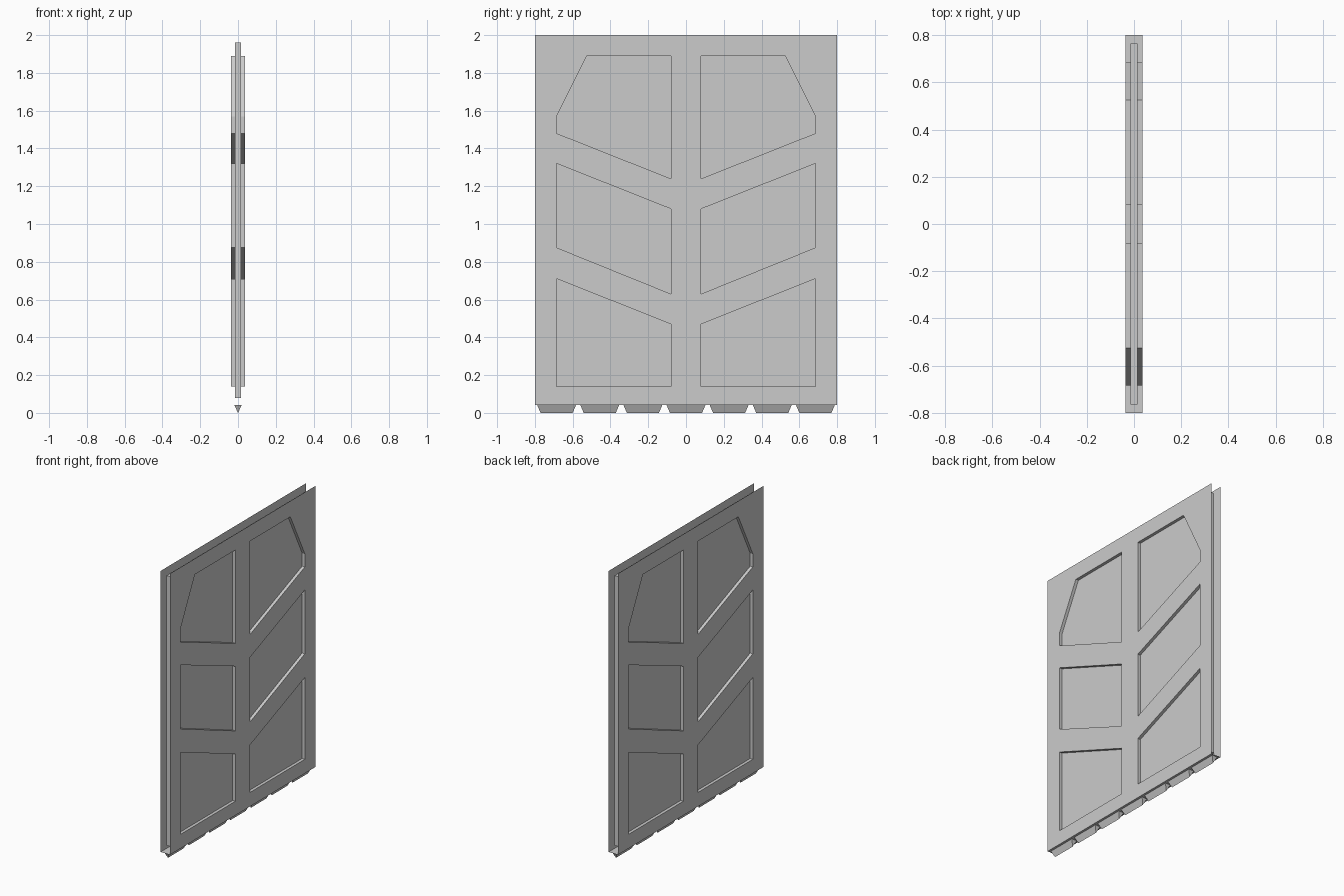
import bpy, bmesh
from mathutils import Vector

if "Cube" in bpy.data.objects:
    bpy.data.objects.remove(bpy.data.objects["Cube"])

SKIN, CORE, HALF, BASE = 0.036, 0.015, 0.8, 0.042


def finish(name, bm):
    mesh = bpy.data.meshes.new(name)
    bm.to_mesh(mesh)
    bm.free()
    ob = bpy.data.objects.new(name, mesh)
    bpy.context.collection.objects.link(ob)
    return ob


def box(name, lo, hi):
    bm = bmesh.new()
    bmesh.ops.create_cube(bm, size=1)
    for v in bm.verts:
        v.co = Vector([(a + b) / 2 + c * (b - a) for a, b, c in zip(lo, hi, v.co)])
    return finish(name, bm)


def loop(bm, pts):
    vs = [bm.verts.new((SKIN, y, z)) for y, z in pts]
    return [bm.edges.new((vs[i - 1], vs[i])) for i in range(len(vs))]


# Recess outlines (y, z) for one half of the door
recesses = [
    [(0.08, 1.89), (0.525, 1.89), (0.685, 1.57), (0.685, 1.48), (0.08, 1.24)],
    [(0.08, 1.08), (0.685, 1.32), (0.685, 0.875), (0.08, 0.63)],
    [(0.08, 0.47), (0.685, 0.71), (0.685, 0.14), (0.08, 0.14)],
]

# Thin outer skin with cut-outs, walls running in to the core
bm = bmesh.new()
edges = loop(bm, [(-HALF, BASE), (HALF, BASE), (HALF, 2), (-HALF, 2)])
holes = []
for r in recesses:
    for s in (1, -1):
        holes += loop(bm, [(s * y, z) for y, z in r])
bmesh.ops.triangle_fill(bm, edges=edges + holes, use_beauty=True, normal=(1, 0, 0))
ext = bmesh.ops.extrude_edge_only(bm, edges=holes)
for g in ext["geom"]:
    if isinstance(g, bmesh.types.BMVert):
        g.co.x = CORE
bmesh.ops.recalc_face_normals(bm, faces=bm.faces)
bm.normal_update()
flat = max(bm.faces, key=lambda f: abs(f.normal.x) * f.calc_area())
if flat.normal.x < 0:
    bmesh.ops.reverse_faces(bm, faces=bm.faces)
skin = finish("door_skins", bm)
skin.modifiers.new("both_sides", "MIRROR").use_axis[0] = True

# Inner core panel, which forms the recess floors
box("door_core", (-CORE, -0.765, 0.08), (CORE, 0.765, 1.96))

# Bottom strip joining the skins
bm = bmesh.new()
bm.faces.new([bm.verts.new((x * SKIN, y * HALF, BASE))
              for x, y in ((-1, -1), (-1, 1), (1, 1), (1, -1))])
finish("bottom_strip", bm)

# Row of seven wedge teeth
bm = bmesh.new()
for i in range(7):
    c = (i - 3) * 0.2283
    top = [bm.verts.new((x * 0.02, c + y * 0.103, BASE))
           for x, y in ((-1, -1), (1, -1), (1, 1), (-1, 1))]
    a = bm.verts.new((0, c - 0.085, 0))
    b = bm.verts.new((0, c + 0.085, 0))
    for f in (top, (top[1], top[0], a), (top[3], top[2], b),
              (top[2], top[1], a, b), (top[0], top[3], b, a)):
        bm.faces.new(f)
bmesh.ops.recalc_face_normals(bm, faces=bm.faces)
finish("bottom_teeth", bm)
